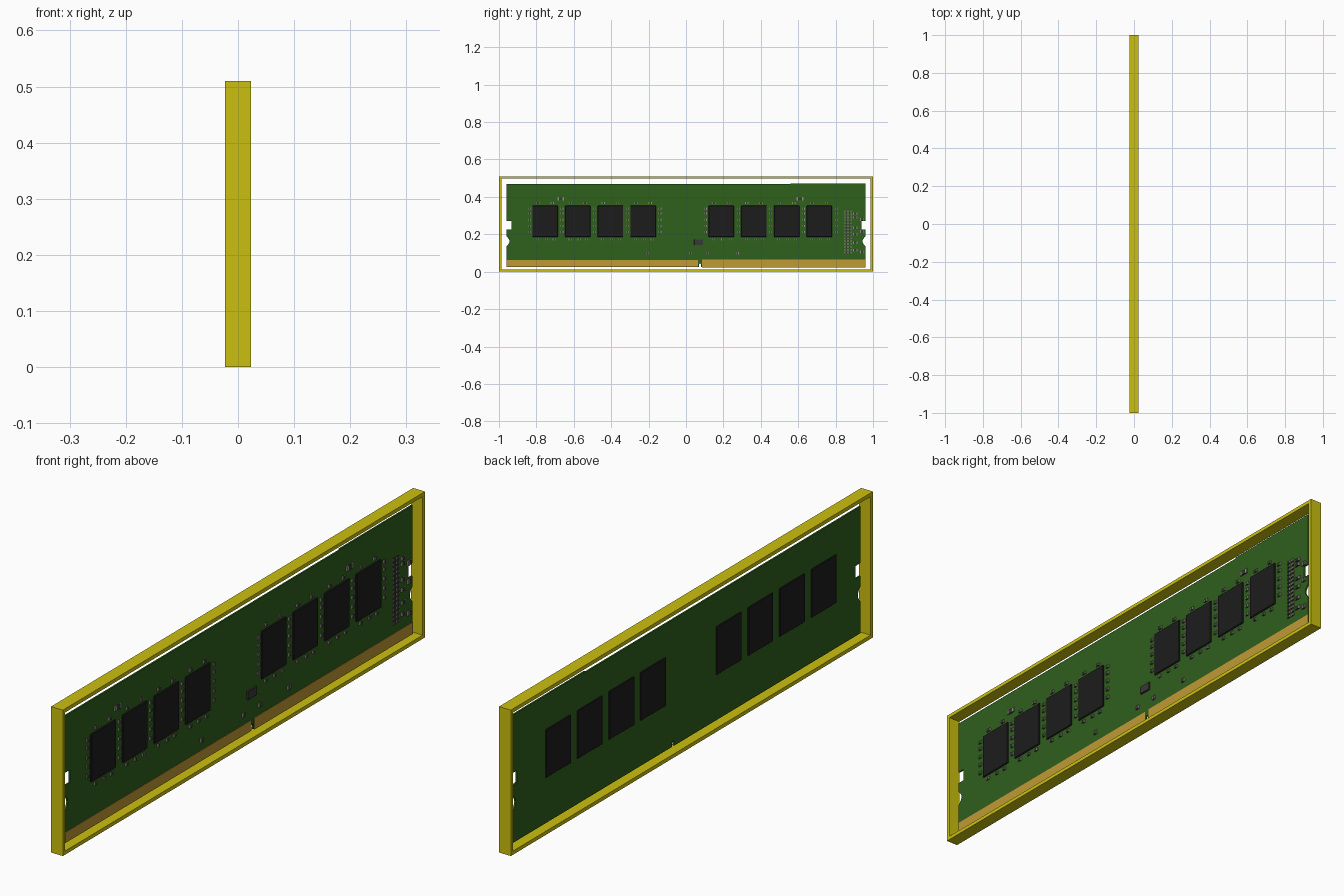
import bpy, bmesh, math

if "Cube" in bpy.data.objects:
    bpy.data.objects.remove(bpy.data.objects["Cube"])


def material(name, rgb):
    m = bpy.data.materials.new(name)
    m.diffuse_color = (*rgb, 1)
    m.use_nodes = True
    m.node_tree.nodes["Principled BSDF"].inputs["Base Color"].default_value = m.diffuse_color
    return m


YELLOW = material("yellow", (0.60, 0.53, 0.005))
GREEN = material("green", (0.028, 0.115, 0.012))
GOLD = material("gold", (0.52, 0.32, 0.035))
BLACK = material("black", (0.012, 0.012, 0.012))
GREY = material("dark_grey", (0.04, 0.04, 0.04))
TIN = material("tin", (0.28, 0.28, 0.22))


def finish(name, bm, mat):
    bmesh.ops.recalc_face_normals(bm, faces=bm.faces)
    me = bpy.data.meshes.new(name)
    bm.to_mesh(me)
    bm.free()
    ob = bpy.data.objects.new(name, me)
    me.materials.append(mat)
    bpy.context.collection.objects.link(ob)
    return ob


def boxes(name, items, mat, bevel=0):
    """Each item is (x0, x1, y0, y1, z0, z1)."""
    bm = bmesh.new()
    for x0, x1, y0, y1, z0, z1 in items:
        vs = bmesh.ops.create_cube(bm, size=1)["verts"]
        for v in vs:
            v.co = (x1 if v.co.x > 0 else x0, y1 if v.co.y > 0 else y0,
                    z1 if v.co.z > 0 else z0)
    ob = finish(name, bm, mat)
    if bevel:
        b = ob.modifiers.new("bevel", 'BEVEL')
        b.width = bevel
        b.segments = 1
    return ob


def prism(name, outline, x0, x1, mat):
    """Extrude a (y, z) outline along x."""
    bm = bmesh.new()
    f = bm.faces.new([bm.verts.new((x0, y, z)) for y, z in outline])
    ext = bmesh.ops.extrude_face_region(bm, geom=[f])["geom"]
    for v in ext:
        if isinstance(v, bmesh.types.BMVert):
            v.co.x = x1
    return finish(name, bm, mat)


# Surrounding frame: open rectangular ring
W, H, T, D = 1.0, 0.51, 0.013, 0.023
bm = bmesh.new()
rings = []
for x in (-D, D):
    for t in (0, T):
        rings.append([bm.verts.new((x, y, z)) for y, z in
                      ((-W + t, t), (W - t, t), (W - t, H - t), (-W + t, H - t))])
for a, b in ((0, 1), (1, 3), (3, 2), (2, 0)):
    for i in range(4):
        j = (i + 1) % 4
        bm.faces.new((rings[a][i], rings[a][j], rings[b][j], rings[b][i]))
finish("frame", bm, YELLOW)

# Circuit board with end notches and key slot in the bottom edge
E, B = 0.003, 0.025


def end_notches(s, deep):
    e = 0.96
    pts = [(e, B), (e, 0.135)]
    pts += [(e - 0.016 * math.sin(math.pi * i / 8), 0.135 + 0.055 * i / 8)
            for i in range(1, 8)]
    pts += [(e, 0.19), (e, 0.225), (e - deep, 0.225), (e - deep, 0.27), (e, 0.27)]
    return [(s * y, z) for y, z in pts]


outline = [(0.069, B), (0.069, 0.04), (0.075, 0.046), (0.081, 0.04), (0.081, B)]
outline += end_notches(1, 0.022) + [(0.96, 0.472), (0.56, 0.472), (0.56, 0.468), (-0.96, 0.468)]
outline += end_notches(-1, 0.027)[::-1]
prism("circuit_board", outline, -E, E, GREEN)

# Gold edge contacts on the front
boxes("edge_contacts", [(E - 0.001, E + 0.0015, -0.96, 0.065, B, 0.062),
                        (E - 0.001, E + 0.0015, 0.085, 0.96, B - 0.002, 0.064)], GOLD)

# Memory chips on both faces
starts = [s + 0.1747 * i for s in (-0.822, 0.12) for i in range(4)]
Z0, Z1, CW = 0.185, 0.353, 0.137
boxes("front_chips", [(E - 0.001, 0.009, y, y + CW, Z0, Z1) for y in starts], BLACK, 0.0025)
boxes("back_chips", [(-0.007, -E + 0.001, y, y + CW, Z0, Z1) for y in starts], BLACK, 0.001)

# Small surface parts: body plus two tinned ends
bodies, ends = [], []


def part(y, z, w=0.016, h=0.010, top=0.008):
    bodies.append((E - 0.001, top, y - w / 2, y + w / 2, z - h / 2, z + h / 2))
    for s in (-1, 1):
        c = y + s * w * 0.42
        ends.append((E - 0.001, top + 0.0004, c - w * 0.12, c + w * 0.12,
                     z - h / 2 - 0.0004, z + h / 2 + 0.0004))


# Columns beside the chips
for first in (-0.838, 0.104):
    for i in range(5):
        for z in (0.212, 0.245, 0.278, 0.311, 0.337):
            part(first + 0.1747 * i, z, 0.013, 0.011)
# Rows above and below the chips
for y in starts:
    for f in (0.22, 0.78):
        part(y + CW * f, 0.367)
    for f in (0.2, 0.55, 0.85):
        part(y + CW * f, 0.171, 0.013)
# Larger and loose parts
for y in (-0.67, 0.61):
    part(y, 0.39, 0.034, 0.016)
for y in (-0.206, 0.025, 0.115, 0.275):
    part(y, 0.098, 0.014, 0.014)
# Parts near the right end
for z in (0.31, 0.29, 0.235, 0.20, 0.155, 0.115):
    part(0.905, z, 0.022, 0.011)
for z in (0.105, 0.215, 0.28):
    part(0.94, z, 0.018, 0.016)

boxes("capacitors", bodies, GREY)
boxes("capacitor_ends", ends, TIN)

# Controller chip above the key slot
boxes("controller_chip", [(E - 0.001, 0.009, 0.044, 0.092, 0.142, 0.172)], GREY, 0.001)

# Resistor arrays: two tall columns of light pads with dark bodies
pads, strips = [], []
for y in (0.856, 0.876):
    for i in range(15):
        z = 0.095 + 0.0158 * i
        strips.append((E - 0.001, 0.006, y - 0.007, y + 0.007, z, z + 0.011))
        for s in (-1, 1):
            pads.append((E - 0.001, 0.0068, y + s * 0.006 - 0.002, y + s * 0.006 + 0.002,
                         z + 0.001, z + 0.010))
boxes("resistors", strips, GREY)
boxes("resistor_pads", pads, TIN)
